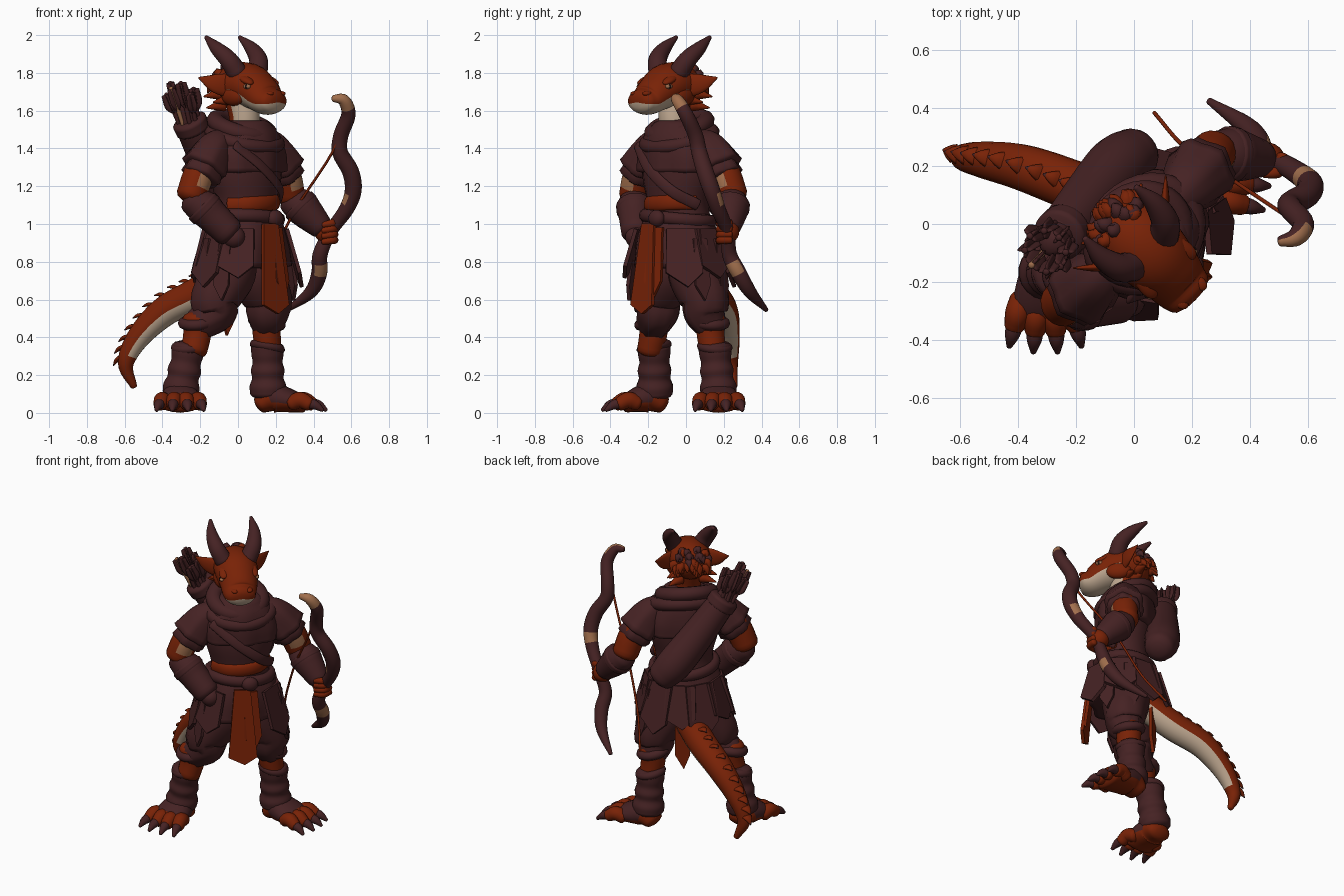
import bpy, bmesh, random
from math import sin, cos, pi, radians
from mathutils import Vector, Matrix

if "Cube" in bpy.data.objects:
    bpy.data.objects.remove(bpy.data.objects["Cube"])
random.seed(4)
TURN = Matrix.Rotation(radians(45), 4, 'Z')  # figure is built facing -y, then turned


def material(name, *rgb):
    m = bpy.data.materials.new(name)
    m.use_nodes = True
    m.diffuse_color = (*rgb, 1)
    m.node_tree.nodes["Principled BSDF"].inputs["Base Color"].default_value = (*rgb, 1)
    return m


RED = material("red_scales", .19, .016, .002)
BROWN = material("brown_cloth", .06, .016, .017)
CREAM = material("cream_belly", .52, .39, .28)
TAN = material("tan_trim", .36, .16, .075)
DARK = material("dark_pupil", .015, .006, .006)


def finish(name, bm, mats, smooth=True):
    bmesh.ops.recalc_face_normals(bm, faces=bm.faces)
    for v in bm.verts:
        v.co.z = max(v.co.z, 0)
    bm.transform(TURN)
    me = bpy.data.meshes.new(name)
    bm.to_mesh(me)
    bm.free()
    for m in mats:
        me.materials.append(m)
    for p in me.polygons:
        p.use_smooth = smooth
    bpy.context.collection.objects.link(bpy.data.objects.new(name, me))


def spline(rows, steps):
    """Smooth curve through rows of (x, y, z, width, depth)."""
    rows = [Vector(r) for r in rows]
    ext = [rows[0] * 2 - rows[1]] + rows + [rows[-1] * 2 - rows[-2]]
    out = []
    for a, b, c, d in zip(ext, ext[1:], ext[2:], ext[3:]):
        for k in range(steps):
            t = k / steps
            out.append((b * 2 + (c - a) * t + (a * 2 - b * 5 + c * 4 - d) * t * t
                        + (b * 3 - a - c * 3 + d) * t ** 3) / 2)
    return out + [rows[-1]]


def tube(name, pts, radii, mats, ref=(0, 0, 1), seg=20, steps=5, cap=.5, ripple=(0, 0), paint=None):
    """Sweep an ellipse along a path; paint(t, up) picks a material slot."""
    rows = [(*p, *(r if isinstance(r, tuple) else (r, r))) for p, r in zip(pts, radii)]
    line = spline(rows, steps)
    pos = [Vector(r[:3]) for r in line]
    n = len(line) - 1
    frames = []
    for i, r in enumerate(line):
        t = (pos[min(i + 1, n)] - pos[max(i - 1, 0)]).normalized()
        side = t.cross(Vector(ref)).normalized()
        frames.append((pos[i], t, side, side.cross(t), max(r[3], .002), max(r[4], .002), i / n))
    rings = [(frames[0], -sin(a), cos(a)) for a in (pi / 3, pi / 6)]
    rings += [(f, 0, 1) for f in frames]
    rings += [(frames[-1], sin(a), cos(a)) for a in (pi / 6, pi / 3)]
    bm = bmesh.new()
    loops = []
    for (p, t, s, u, a, b, k), push, shrink in rings:
        loop = []
        for j in range(seg):
            w = 2 * pi * j / seg
            f = shrink * (1 + ripple[0] * k * cos(ripple[1] * w))
            loop.append(bm.verts.new(p + t * push * cap * min(a, b) + s * a * f * cos(w) + u * b * f * sin(w)))
        loops.append(loop)
    for (ring, _, _), lo, hi in zip(rings, loops, loops[1:]):
        for j in range(seg):
            face = bm.faces.new((lo[j], lo[j - 1], hi[j - 1], hi[j]))
            if paint:
                face.material_index = paint(ring[6], sin(2 * pi * (j - .5) / seg))
    for loop, sign, f in ((loops[0], -1, frames[0]), (loops[-1], 1, frames[-1])):
        pole = bm.verts.new(f[0] + f[1] * sign * cap * min(f[4], f[5]))
        for j in range(seg):
            face = bm.faces.new((loop[j], loop[j - 1], pole))
            if paint:
                face.material_index = paint(f[6], sin(2 * pi * (j - .5) / seg))
    finish(name, bm, mats)
    return frames


def ball(name, loc, size, mat, rot=(0, 0, 0)):
    bm = bmesh.new()
    bmesh.ops.create_uvsphere(bm, u_segments=20, v_segments=12, radius=1)
    spin = Matrix.Rotation(rot[2], 4, 'Z') @ Matrix.Rotation(rot[0], 4, 'X')
    bm.transform(Matrix.Translation(loc) @ spin @ Matrix.Diagonal((*size, 1)))
    finish(name, bm, [mat])


def band(name, loc, rx, ry, r, mat, tilt=0, lean=0):
    """Closed padded ring around the body."""
    bm = bmesh.new()
    spin = Matrix.Translation(loc) @ Matrix.Rotation(tilt, 4, 'X') @ Matrix.Rotation(lean, 4, 'Y')
    loops = []
    for i in range(32):
        a = 2 * pi * i / 32
        loops.append([bm.verts.new(spin @ Vector(((rx + r[0] * cos(b)) * cos(a), (ry + r[0] * cos(b)) * sin(a),
                                                  r[1] * sin(b)))) for b in [k * pi / 5 for k in range(10)]])
    for i in range(32):
        for k in range(10):
            bm.faces.new((loops[i][k], loops[i][k - 1], loops[i - 1][k - 1], loops[i - 1][k]))
    finish(name, bm, [mat])


def panel(name, angle, z, w, length, tilt, mat, rx=.21, ry=.19, flare=1.1, point=.25):
    """Hanging pointed cloth plate, placed around the waist."""
    bm = bmesh.new()
    low = -length * (1 - point)
    outline = [(-w / 2, 0), (w / 2, 0), (w / 2 * flare, low), (w * .1, -length), (-w / 2 * flare, low)]
    face = bm.faces.new([bm.verts.new((x, 0, h)) for x, h in outline])
    ext = bmesh.ops.extrude_face_region(bm, geom=[face])
    bmesh.ops.translate(bm, verts=[v for v in ext["geom"] if isinstance(v, bmesh.types.BMVert)], vec=(0, -.02, 0))
    a = radians(angle)
    bm.transform(Matrix.Translation((rx * sin(a), -.06 - ry * cos(a), z)) @ Matrix.Rotation(a, 4, 'Z')
                 @ Matrix.Rotation(-radians(tilt), 4, 'X'))
    finish(name, bm, [mat], False)


BACK = (0, 1, 0)

# Torso, waist cloth and skirt
tube("torso", [(0, -.05, .95), (0, -.06, 1.1), (0, -.06, 1.25), (0, -.05, 1.4), (-.01, -.05, 1.5)],
     [(.2, .17), (.175, .15), (.21, .165), (.22, .165), (.14, .13)], [BROWN], BACK)
tube("skirt", [(0, -.06, 1.05), (0, -.06, .93), (0, -.05, .79)],
     [(.185, .16), (.235, .2), (.265, .215)], [BROWN], BACK, seg=48, cap=.1, ripple=(.05, 9))
tube("red_sash", [(-.17, -.1, 1.1), (-.1, -.185, 1.105), (0, -.212, 1.11), (.1, -.185, 1.115), (.17, -.1, 1.115)],
     [(.02, .04)] * 5, [RED])
band("belt", (0, -.06, 1.03), .19, .165, (.03, .035), BROWN, -.05, .08)
ball("belt_knot", (.03, -.25, 1.03), (.05, .035, .045), BROWN)
for i, angle in enumerate((-130, -95, -55, 50, 90, 130, 165, -165)):
    panel(f"skirt_panel_{i}", angle, .97, .18, .27 + .05 * (i % 2), 16, BROWN)
for i, angle in enumerate((-105, -72, 72, 105)):
    panel(f"side_strip_{i}", angle, .92, .08, .33, 8, BROWN, rx=.235, ry=.22)
panel("front_sash", -5, 1.0, .1, .48, 6, RED, flare=1.75, point=.1)
panel("front_sash_under", 9, .98, .08, .38, 7, RED, ry=.185, flare=1.4)
panel("back_sash", 169, .8, .085, .39, 0, RED, ry=.17)

# Layered shoulder mantle and hood collar
tube("mantle", [(0, -.05, 1.54), (0, -.05, 1.47), (0, -.05, 1.37), (0, -.05, 1.28)],
     [(.13, .13), (.195, .17), (.245, .185), (.25, .185)], [BROWN], BACK, seg=40, cap=.1, ripple=(.04, 8))
band("hood_collar", (-.01, -.04, 1.515), .145, .14, (.05, .045), BROWN, .36)
band("hood_fold", (0, -.05, 1.455), .185, .16, (.045, .04), BROWN, .3)
tube("chest_strap", [(-.19, -.17, 1.42), (-.05, -.235, 1.3), (.1, -.22, 1.18), (.19, -.1, 1.1)],
     [(.03, .012)] * 4, [BROWN], (0, -1, .3))

for s, side in ((-1, "right"), (1, "left")):
    for k, reach in enumerate((.0, .05)):
        tube(f"{side}_sleeve_{k}", [(s * .14, -.04, 1.45), (s * .215, -.04, 1.4), (s * (.29 + reach / 2), -.035, 1.3 - reach)],
             [.06, .095 - reach / 3, .122 - reach / 3], [BROWN], BACK, cap=.2, ripple=(.08, 6))
    # Arms: right fist tucked on the hip, left hand holding the bow
    elbow = Vector((s * .37, -.02, 1.15))
    hand = Vector((-.2, -.17, .93)) if s < 0 else Vector((.485, -.17, .96))
    tube(f"{side}_upper_arm", [(s * .25, -.03, 1.38), (s * .325, -.03, 1.26), elbow], [.07, .082, .08],
         [RED, TAN], BACK, paint=lambda t, up: int(.45 < t < .75 and up < -.85))
    end = .065 if s > 0 else .08
    tube(f"{side}_bracer", [elbow + Vector((0, 0, -.02)), elbow.lerp(hand, .3), elbow.lerp(hand, .5), elbow.lerp(hand, .88)],
         [.075, .094, .088, end], [BROWN])
    tube(f"{side}_bracer_band", [elbow.lerp(hand, .25), elbow.lerp(hand, .36)], [.098] * 2, [BROWN], cap=.2)
    ball(f"{side}_hand", hand, (.058, .062, .06), RED if s > 0 else BROWN)
for k in range(4):
    base = hand + Vector((0, -.035, .045 - .03 * k))
    tube(f"left_finger_{k}", [base + Vector((.045, .01, 0)), base + Vector((0, -.02, 0)),
                              base + Vector((-.045, .01, -.01))], [.02, .022, .015], [RED], seg=10)

# Legs: baggy trousers, bare knee, wrapped shin, clawed foot turned outward
legs = (("right", -1, 0, (-.11, -.04), (-.195, -.02), (-.275, .03), (-.333, .1)),
        ("left", 1, .03, (.11, -.04), (.18, -.04), (.2, -.015), (.235, .01)))
UP = Vector((0, 0, 1))
for side, s, reach, hip, thigh, knee, ankle in legs:
    tube(f"{side}_trouser", [(*hip, .86), (*hip, .74), (*thigh, .6), (*thigh, .53), (*knee, .46)],
         [.13, .145, .128, .112, .085], [BROWN], BACK, ripple=(.06, 7))
    band(f"{side}_trouser_cuff", (knee[0], knee[1], .48), .07, .07, (.033, .03), BROWN, .1, s * .2)
    tube(f"{side}_knee", [(*knee, .5), (*knee, .42), (knee[0] * .6 + ankle[0] * .4, knee[1], .33)],
         [.08, .075, .07], [RED], BACK)
    top, low = Vector((*knee, .35)).lerp(Vector((*ankle, .35)), .5), Vector((*ankle, .1))
    tube(f"{side}_shin_wrap", [top.lerp(low, k / 6) for k in range(7)],
         [.088, .086, .08, .09, .084, .098, .095], [BROWN], BACK, cap=.3)
    band(f"{side}_boot_rim", top, .068, .068, (.027, .025), BROWN, .1, s * .2)
    out = Vector((s, -1, 0)).normalized()
    across = Vector((1, s, 0)).normalized()
    root = Vector((*ankle, 0))
    tube(f"{side}_foot", [root + out * d + UP * h for d, h in ((-.04, .045), (.02, .08), (.09, .07), (.16 + reach, .045))],
         [(.075, .05), (.095, .08), (.11, .068), (.112, .045)], [RED, BROWN],
         paint=lambda t, up: int(.2 < t < .82 and up > -.4))
    for k in (-1.5, -.5, .5, 1.5):
        aim = (out + across * k * .17).normalized()
        start = root + across * k * .055 + out * (.115 + reach - abs(k) * .015)
        tube(f"{side}_toe", [start + UP * .05, start + aim * .05 + UP * .068, start + aim * .1 + UP * .045],
             [.04, .044, .036], [RED], seg=14)
        tube(f"{side}_claw", [start + aim * .085 + UP * .05, start + aim * .13 + UP * .042, start + aim * .172 + UP * .014],
             [.03, .026, .01], [BROWN], seg=10)

# Tail with pale underside and a row of low spines
spine = tube("tail", [(.02, .06, .76), (-.05, .23, .64), (-.134, .41, .54), (-.215, .53, .4), (-.255, .585, .26), (-.21, .57, .14)],
             [.09, .088, .08, .062, .042, .018], [RED, CREAM], (-.3, .7, 1), steps=6,
             paint=lambda t, up: int(t < .73 and up < -.25))
for i, (p, t, s, u, a, b, k) in enumerate(spine[5:-7:2]):
    tube(f"tail_spine_{i}", [p + u * a * .8, p + u * (a + .008) + t * .02, p + u * (a + .018) + t * .05],
         [(.014, .035), (.011, .022), .003], [RED, BROWN], u.cross(t), seg=8, steps=3, paint=lambda k, up: int(k > .7))

# Neck and head
tube("neck", [(-.01, -.04, 1.44), (-.02, -.07, 1.55), (-.03, -.05, 1.68)], [.095, .082, .09], [RED, CREAM], BACK,
     paint=lambda t, up: int(up < 0))
tube("head", [(-.03, .05, 1.71), (-.03, -.02, 1.735), (-.03, -.11, 1.735), (-.03, -.19, 1.695), (-.035, -.255, 1.656), (-.035, -.305, 1.648)],
     [(.09, .08), (.125, .115), (.132, .115), (.117, .1), (.104, .08), (.09, .063)], [RED, CREAM], seg=28,
     paint=lambda t, up: int(t > .3 and up < -.25))
for s, side in ((-1, "right"), (1, "left")):
    def at(x, y, z):
        return Vector((-.03 + s * x, y, z))
    ball(f"{side}_brow", at(.08, -.165, 1.768), (.036, .075, .022), RED, (.35, 0, s * .3))
    ball(f"{side}_eye", at(.102, -.2, 1.728), (.018, .028, .015), TAN, (0, 0, s * .35))
    ball(f"{side}_pupil", at(.116, -.208, 1.729), (.007, .008, .013), DARK, (0, 0, s * .35))
    ball(f"{side}_nostril", at(.045, -.305, 1.69), (.022, .03, .014), RED)
    ball(f"{side}_cheek", at(.095, -.09, 1.68), (.04, .08, .055), RED)
    tube(f"{side}_horn", [at(.075, -.1, 1.8), at(.112, -.07, 1.87), at(.13, .0, 1.93), at(.125, .085, 1.99)],
         [.054, .049, .036, .01], [BROWN], (s, 0, 0), seg=16)
    tube(f"{side}_ear", [at(.08, -.07, 1.73), at(.16, -.02, 1.745), at(.225, .04, 1.775)],
         [(.065, .022), (.05, .016), (.004, .003)], [RED], (s, -1.5, 0), seg=14)
    for k, (y, z) in enumerate(((-.04, 1.66), (.01, 1.63), (.03, 1.69))):
        tube(f"{side}_cheek_spike_{k}", [at(.07, y, z), at(.145, y + .05, z - .015)], [.035, .004], [RED], seg=8)
# Scaly crest over the back of the skull, darker toward the crown
for i in range(30):
    a, h = random.uniform(-1.3, 1.3), random.uniform(-.1, 1.2)
    d = Vector((sin(a) * cos(h), cos(a) * cos(h), sin(h)))
    base = Vector((-.03 + d.x * .1, d.y * .09, 1.72 + d.z * .1))
    tube(f"crest_scale_{i}", [base, base + d * .026, base + d * .035 + Vector((0, .015, -.03))],
         [.03, .022, .004], [BROWN if h > .35 and i % 4 else RED], (.3, .2, .9), seg=8, steps=3)

# Quiver and arrows across the back
tube("quiver", [(.18, .17, 1.06), (.1, .18, 1.15), (-.04, .17, 1.32), (-.2, .155, 1.53)],
     [.09, .108, .1, .085], [BROWN], BACK)
tube("quiver_rim", [(-.18, .155, 1.5), (-.21, .155, 1.545)], [.093, .093], [BROWN], BACK, cap=.2)
tube("arrow_bundle", [(-.2, .155, 1.52), (-.25, .152, 1.64)], [.06, .045], [BROWN], BACK)
for i in range(8):
    a = i * pi / 4
    off = Vector((cos(a) * .045, sin(a) * .05, 0))
    foot = Vector((-.2, .155, 1.5)) + off
    end = Vector((-.285, .15, 1.69 + .03 * (i % 3))) + off * 1.5
    tube(f"arrow_shaft_{i}", [foot, end], [.012, .012], [TAN if i == 4 else BROWN], BACK, seg=8)
    for k in range(2):
        tube(f"arrow_feather_{i}", [foot.lerp(end, .45), foot.lerp(end, .65), foot.lerp(end, .98)],
             [(.01, .005), (.036, .008), (.03, .007)], [BROWN], (cos(a + k * pi / 2), sin(a + k * pi / 2), 0), seg=8)

# Bow, given in the turned frame, with tan tip and patches
unturn = TURN.inverted()
bow = [(.505, -.06, 1.665), (.56, -.045, 1.655), (.585, 0, 1.58), (.545, .05, 1.47), (.54, .07, 1.38), (.595, .1, 1.28), (.61, .135, 1.18),
       (.575, .17, 1.08), (.49, .22, .96), (.435, .23, .84), (.43, .28, .74), (.385, .34, .64), (.26, .425, .545)]
tube("bow", [unturn @ Vector(p) for p in bow],
     [.018, .032, .038, .04, .042, .045, .045, .04, .035, .04, .042, .034, .012], [BROWN, TAN], BACK,
     paint=lambda t, up: int((t < .12 and up < .3) or (.5 < t < .56 and up > -.4) or (.78 < t < .83 and up < .1)))
string = ((.57, 0, 1.58), (.5, .045, 1.38), (.3, .18, 1.07), (.17, .27, .8), (.07, .385, .6))
tube("bow_string", [unturn @ Vector(p) for p in string], [.007] * 5, [RED], BACK, seg=8)
